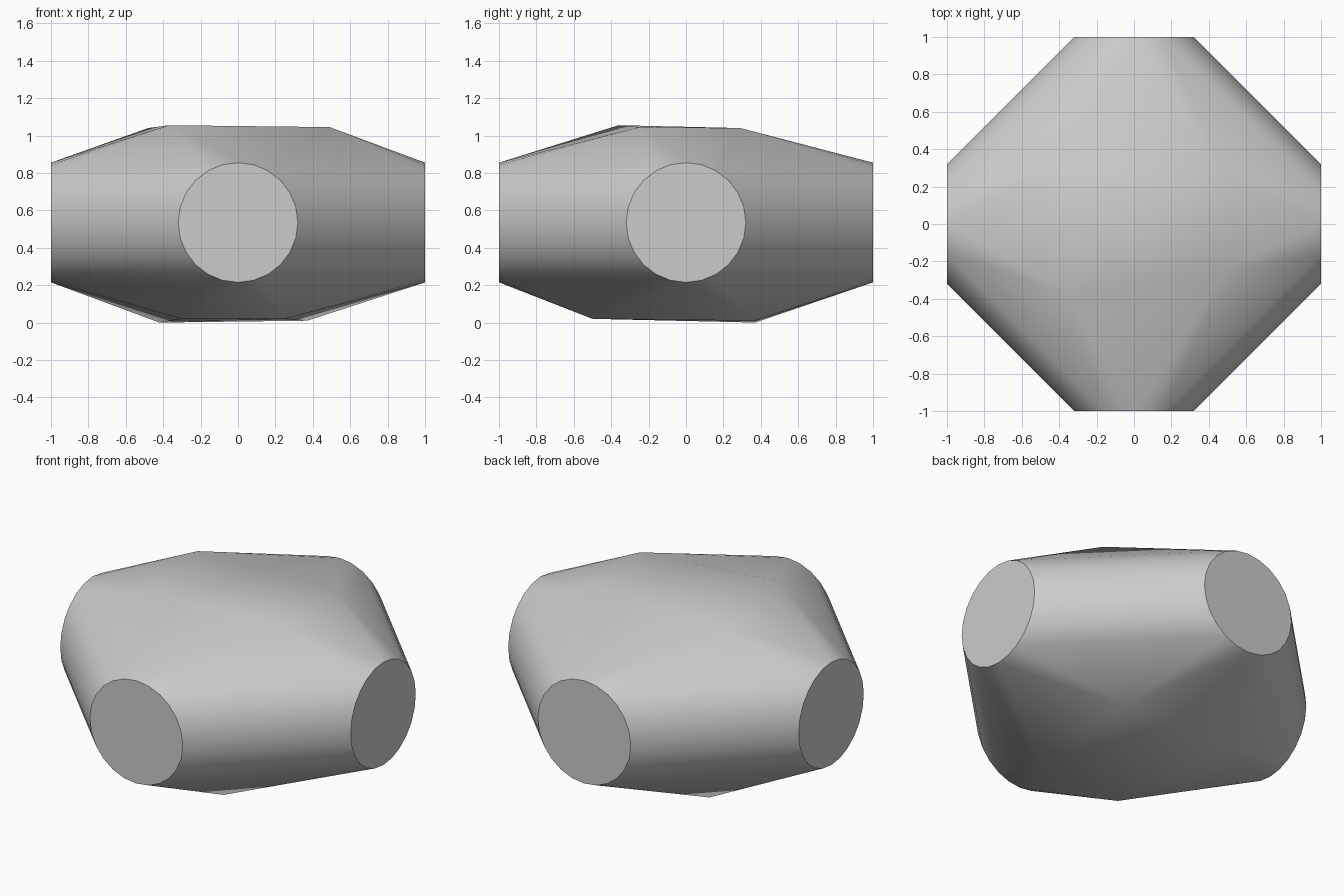
import bpy
import bmesh
from math import cos, sin, pi, radians

cube = bpy.data.objects.get("Cube")
if cube:
    bpy.data.objects.remove(cube, do_unlink=True)

RADIUS, MID_Z, SIDES = 0.32, 0.535, 24

# One plain grey for the whole body
grey = bpy.data.materials.new("plain grey")
grey.use_nodes = True
colour = (0.6, 0.6, 0.6, 1)
grey.diffuse_color = colour
grey.node_tree.nodes["Principled BSDF"].inputs["Base Color"].default_value = colour

bm = bmesh.new()

# Round end caps facing the four sides
for nx, ny in ((1, 0), (0, 1), (-1, 0), (0, -1)):
    for i in range(SIDES):
        a = 2 * pi * i / SIDES
        across = RADIUS * cos(a)
        bm.verts.new((nx - ny * across, ny + nx * across, MID_Z + RADIUS * sin(a)))

# Slightly uneven corners of the top and bottom
corners = [
    (-0.37, -0.36, 1.055), (0.49, -0.25, 1.045), (0.47, 0.29, 1.04), (-0.48, 0.29, 1.04),
    (-0.30, -0.50, 0.02), (0.25, -0.50, 0.02), (0.37, 0.37, 0.01), (-0.42, 0.37, 0.0),
]
for co in corners:
    bm.verts.new(co)

# Wrap a tight convex skin round caps and corners
hull = bmesh.ops.convex_hull(bm, input=bm.verts[:])
spare = {g for g in hull["geom_interior"] + hull["geom_unused"] if isinstance(g, bmesh.types.BMVert)}
bmesh.ops.delete(bm, geom=list(spare), context="VERTS")
bmesh.ops.dissolve_limit(bm, angle_limit=radians(0.3), verts=bm.verts[:], edges=bm.edges[:])
bmesh.ops.recalc_face_normals(bm, faces=bm.faces[:])

mesh = bpy.data.meshes.new("body")
bm.to_mesh(mesh)
bm.free()
mesh.materials.append(grey)
body = bpy.data.objects.new("body", mesh)
bpy.context.collection.objects.link(body)

# Smooth sides, crisp cap rims
bpy.ops.object.select_all(action="DESELECT")
body.select_set(True)
bpy.context.view_layer.objects.active = body
bpy.ops.object.shade_smooth_by_angle(angle=radians(30))
